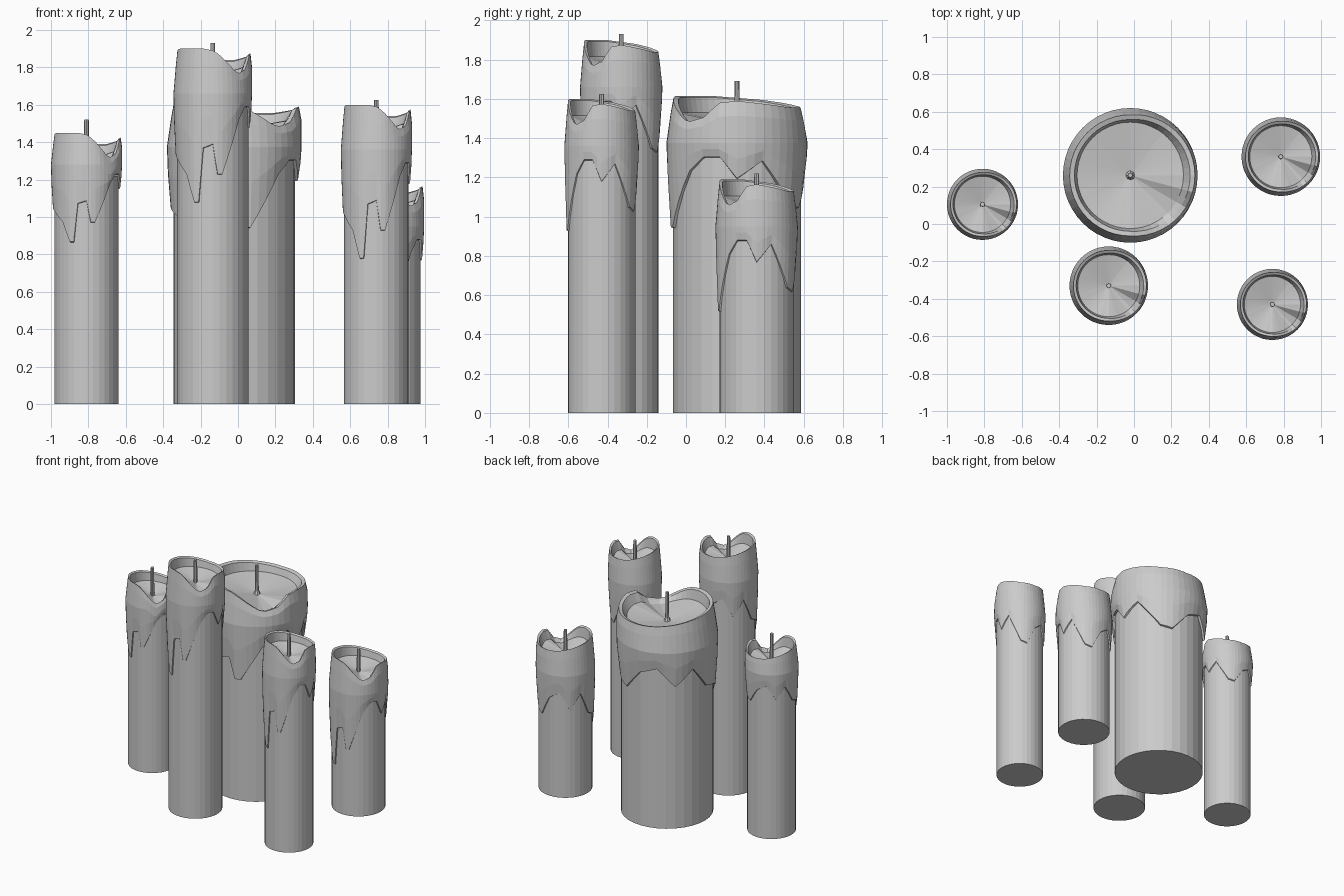
import bpy, bmesh
from math import cos, sin, pi, radians

if "Cube" in bpy.data.objects:
    bpy.data.objects.remove(bpy.data.objects["Cube"])

# angle (degrees), rim height, drip depth, both relative to the candle's top
KEYS = [(-180, -.01, .56), (-157.5, 0, .60), (-135, 0, .67), (-120, 0, .82), (-112.5, 0, .82),
        (-105, 0, .53), (-90, -.01, .51), (-82.5, -.025, .67), (-75, -.045, .67),
        (-52.5, -.12, .45), (-45, -.13, .38), (-30, -.11, .31), (-15, -.035, .31), (0, -.025, .42),
        (22.5, -.04, .33), (52.5, -.06, .55), (67.5, -.06, .57), (90, -.06, .42),
        (112.5, -.05, .37), (135, -.035, .51), (157.5, -.02, .39), (180, -.01, .56)]
N = 48


def sample(a):
    for p, q in zip(KEYS, KEYS[1:]):
        if p[0] <= a <= q[0]:
            t = (a - p[0]) / (q[0] - p[0])
            return p[1] + t * (q[1] - p[1]), p[2] + t * (q[2] - p[2])


def make_object(name, bm, loc):
    bmesh.ops.recalc_face_normals(bm, faces=bm.faces)
    me = bpy.data.meshes.new(name)
    bm.to_mesh(me)
    bm.free()
    ob = bpy.data.objects.new(name, me)
    ob.location = loc
    bpy.context.collection.objects.link(ob)
    return ob


def lathe(name, profile, sides, loc):
    """Closed solid from (radius, z) rings."""
    bm = bmesh.new()
    rings = [[bm.verts.new((r * cos(2 * pi * i / sides), r * sin(2 * pi * i / sides), z))
              for i in range(sides)] for r, z in profile]
    for a, b in zip(rings, rings[1:]):
        for i in range(sides):
            j = (i + 1) % sides
            bm.faces.new((a[i], a[j], b[j], b[i]))
    bm.faces.new(rings[0])
    bm.faces.new(rings[-1])
    return make_object(name, bm, loc)


def melted_wax(name, R, top, drip, loc):
    """Pool, wavy rim, bulging shoulder and running drips."""
    bm = bmesh.new()
    cols = []
    for i in range(N):
        a = -180 + 360 * i / N
        rim, depth = sample(a)
        depth *= drip
        t = radians(a)
        lip = .90 + .06 * max(0, cos(t))
        shoulder = min(-.24 * drip, rim - .1)
        shoulder = max(shoulder, -depth + .05)
        ring = [(.79, .5 * rim - .085), (lip - .07, rim - .008), (lip, rim),
                (lip + .04, rim + .35 * (shoulder - rim)), (1.0, shoulder),
                (.985, shoulder + .45 * (-depth - shoulder)),
                (.945, -depth), (.88, -depth - .005)]
        cols.append([bm.verts.new((R * r * cos(t), R * r * sin(t), top + z)) for r, z in ring])
    centre = bm.verts.new((0, 0, top - .15))
    for i in range(N):
        a, b = cols[i], cols[(i + 1) % N]
        bm.faces.new((centre, a[0], b[0]))
        for k in range(len(a) - 1):
            bm.faces.new((a[k], a[k + 1], b[k + 1], b[k]))
    return make_object(name, bm, loc)


# x, y, outer radius, top height, drip scale, wick top
CANDLES = {
    "left": (-.81, .105, .19, 1.45, .71, 1.52),
    "large": (-.02, .26, .36, 1.615, 1.0, 1.69),
    "tall": (-.135, -.33, .21, 1.90, 1.0, 1.93),
    "short": (.785, .36, .21, 1.19, 1.0, 1.22),
    "right": (.74, -.43, .19, 1.60, 1.0, 1.625),
}
for name, (x, y, R, top, drip, wick) in CANDLES.items():
    loc = (x, y, 0)
    # plain cylindrical shaft
    lathe(name + "_candle_body", [(.905 * R, 0), (.905 * R, top - .22 * drip)][:1]
          + [(.905 * R, top - .23), (.6 * R, top - .23)], 32, loc)
    # melted top
    melted_wax(name + "_candle_wax", R, top, drip, loc)
    # wick, with a flared foot on the large candle
    foot = .03 if name == "large" else .014
    lathe(name + "_candle_wick", [(foot, top - .16), (.014, top - .12), (.012, wick)], 8, loc)
